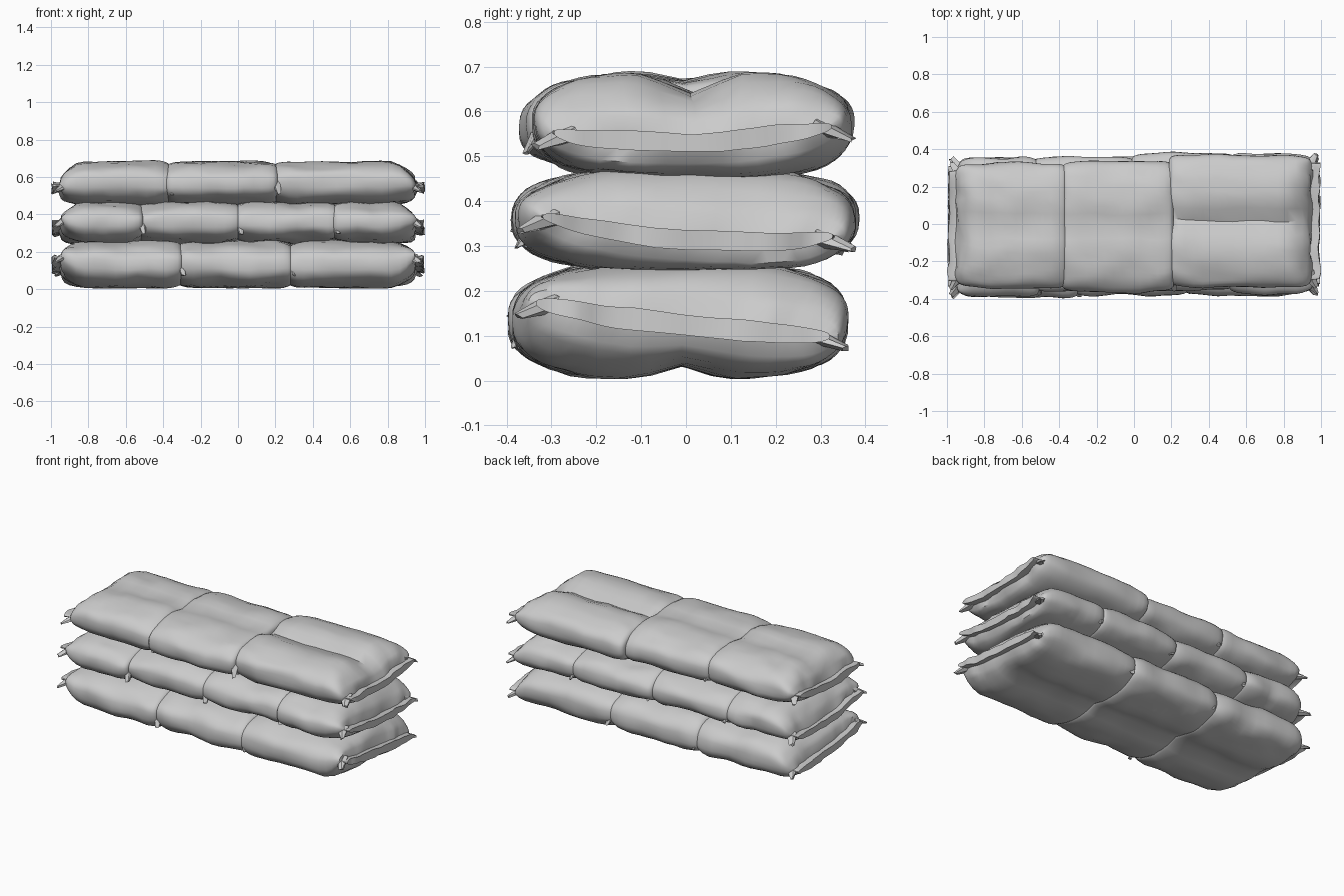
import bpy, bmesh, math, random
from mathutils import Vector, noise

if "Cube" in bpy.data.objects:
    bpy.data.objects.remove(bpy.data.objects["Cube"])

random.seed(4)
SEG = 56


def spow(v, p):
    return math.copysign(abs(v) ** p, v)


def bulge(d, length, low):
    # rounded shoulder: 'low' at the bag end, 1 once 'length' inside
    t = min(max(d / length, 0), 1)
    return low + (1 - low) * (1 - (1 - t) ** 2.2) ** (1 / 2.2)


def stations(x0, x1, out0, out1):
    inner = [0, 0.01, 0.025, 0.05, 0.085, 0.13, 0.18]
    left = [x0 + d for d in inner]
    right = [x1 - d for d in reversed(inner)]
    a, b = left[-1], right[0]
    xs = left + [a + (b - a) * k / 5 for k in range(1, 5)] + right
    if out0:
        xs = [x0 - 0.04, x0 - 0.02] + xs
    if out1:
        xs += [x1 + 0.02, x1 + 0.04]
    return xs


def bag(name, x0, x1, y, hw, z, hh, out0, out1, crease_top, crease_bot, lip):
    """Filled bag lofted along x; outer ends close into a flat sewn lip."""
    bm = bmesh.new()
    rings = []
    for x in stations(x0, x1, out0, out1):
        h = w = 1.0
        end = 0.0
        for d, out in ((x - x0, out0), (x1 - x, out1)):
            if out:
                h *= bulge(d, 0.17, 0.13)
                w *= bulge(d, 0.14, 0.87)
                end = max(end, min(1, max(0, 1 - d / 0.12)))
                if d < -0.03:
                    h *= 1.5
            else:
                h *= bulge(d, 0.12, 0.72)
                w *= bulge(d, 0.10, 0.92)
        ring = []
        for i in range(SEG):
            a = 2 * math.pi * i / SEG
            n = 2 / 2.7
            py = hw * w * spow(math.cos(a), n)
            pz = hh * h * spow(math.sin(a), n)
            dent = math.exp(-(py / 0.075) ** 2) * h
            pz -= (crease_top if pz > 0 else -crease_bot) * dent
            # lip sags in the middle and tilts across the end
            pz += end ** 1.5 * (lip[0] + lip[1] * py + lip[2] * py * py)
            p = Vector((x, y + py, z + pz))
            k = noise.noise(p * 6) * 0.012 + noise.noise(p * 15) * 0.005
            p.z += k * (0.4 + 0.6 * h)
            p.y += noise.noise(p * 7 + Vector((9, 3, 1))) * 0.016
            p.x += end * noise.noise(p * 14) * 0.016
            p.z = max(p.z, 0.003)
            ring.append(bm.verts.new(p))
        rings.append(ring)
    for r, s in zip(rings, rings[1:]):
        for i in range(SEG):
            j = (i + 1) % SEG
            bm.faces.new((r[i], s[i], s[j], r[j]))
    # end caps as strips between the upper and lower halves
    for r in (rings[0], rings[-1]):
        for i in range(SEG // 2):
            q = [r[i], r[i + 1], r[(-i - 1) % SEG], r[(-i) % SEG]]
            bm.faces.new(list(dict.fromkeys(q)))
    bmesh.ops.recalc_face_normals(bm, faces=bm.faces)
    me = bpy.data.meshes.new(name)
    bm.to_mesh(me)
    bm.free()
    ob = bpy.data.objects.new(name, me)
    bpy.context.collection.objects.link(ob)
    bpy.ops.object.select_all(action='DESELECT')
    ob.select_set(True)
    bpy.context.view_layer.objects.active = ob
    bpy.ops.object.shade_smooth_by_angle(angle=math.radians(40))


def ear(name, base, tip, r):
    """Crumpled pointed corner of cloth."""
    a, b = Vector(base), Vector(tip)
    bpy.ops.mesh.primitive_cone_add(vertices=6, radius1=r, radius2=r * 0.3,
                                    depth=(b - a).length, location=(a + b) / 2)
    ob = bpy.context.object
    ob.name = name
    ob.rotation_euler = (b - a).to_track_quat('Z', 'Y').to_euler()
    ob.scale = (1, 0.6, 1)
    for v in ob.data.vertices:
        v.co += Vector([random.uniform(-0.2, 0.2) * r for _ in range(3)])


# layers: z, half height, seam positions, (y centre, half width) per bag, creases, lip
layers = {
    "bottom": (0.132, 0.130, [-0.95, -0.31, 0.28, 0.95],
               [(-0.02, 0.375), (-0.01, 0.37), (-0.01, 0.37)],
               [0, 0, 0], 0.035, (-0.01, -0.11, 0.15)),
    "middle": (0.358, 0.113, [-0.95, -0.52, 0.0, 0.52, 0.95],
               [(-0.015, 0.37), (0, 0.36), (0.01, 0.37), (0, 0.375)],
               [0, 0, 0, 0], 0, (-0.045, -0.07, 0.3)),
    "top": (0.568, 0.120, [-0.95, -0.37, 0.20, 0.95],
            [(-0.01, 0.335), (-0.015, 0.35), (0.015, 0.355)],
            [0.02, 0.02, 0.05], 0, (-0.035, 0.02, 0.3)),
}
for lname, (z, hh, xs, ys, creases, bot, lip) in layers.items():
    last = len(ys) - 1
    for i, (y, hw) in enumerate(ys):
        bag(f"{lname}_bag_{i + 1}", xs[i] - 0.012 * (i > 0),
            xs[i + 1] + 0.012 * (i < last), y, hw, z, hh,
            i == 0, i == last, creases[i], bot, lip)
    # bunched cloth at the four lip corners
    for sx, (y, hw) in ((-1, ys[0]), (1, ys[-1])):
        for sy in (-1, 1):
            yy = y + sy * hw * 0.84
            zz = z + lip[0] + lip[1] * yy + lip[2] * yy * yy
            ear(f"{lname}_corner_ear", (sx * 0.93, yy - sy * 0.02, zz),
                (sx * 0.975, yy + sy * 0.055, zz - 0.03), 0.035)
    # small folds where neighbouring bags meet
    for i in range(last):
        for sy in (-1, 1):
            yy = ys[i][0] + sy * ys[i][1] * 0.9
            ear(f"{lname}_seam_fold", (xs[i + 1], yy - sy * 0.02, z + 0.02),
                (xs[i + 1] + 0.02, yy + sy * 0.025, z - 0.06), 0.03)
